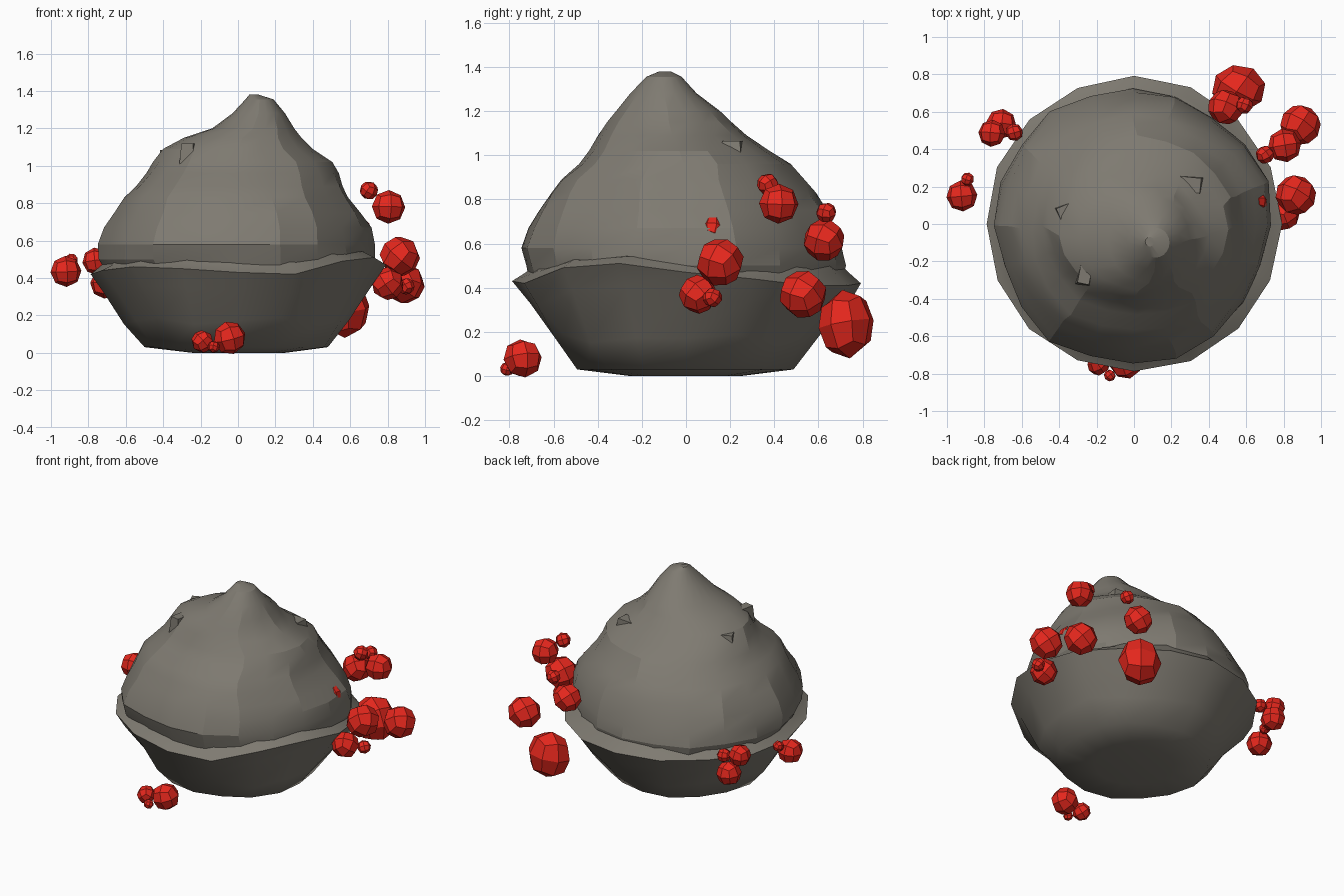
import bpy, bmesh, math, random
from mathutils import Vector, Matrix, Euler, noise

if "Cube" in bpy.data.objects:
    bpy.data.objects.remove(bpy.data.objects["Cube"])

random.seed(4)


def material(name, color):
    m = bpy.data.materials.new(name)
    m.diffuse_color = (*color, 1)
    m.use_nodes = True
    m.node_tree.nodes["Principled BSDF"].inputs["Base Color"].default_value = m.diffuse_color
    return m


STONE = material("stone grey", (0.21, 0.195, 0.165))
RED = material("berry red", (0.78, 0.02, 0.012))


def finish(bm, name, mat, angle=None):
    bmesh.ops.recalc_face_normals(bm, faces=bm.faces)
    me = bpy.data.meshes.new(name)
    bm.to_mesh(me)
    bm.free()
    me.materials.append(mat)
    ob = bpy.data.objects.new(name, me)
    bpy.context.collection.objects.link(ob)
    if angle is not None:
        bpy.context.view_layer.objects.active = ob
        ob.select_set(True)
        bpy.ops.object.shade_smooth_by_angle(angle=math.radians(angle))
        ob.select_set(False)
    return ob


def loft(rings, name, angle):
    """Skin a list of equal-length rings and cap both ends."""
    bm = bmesh.new()
    loops = [[bm.verts.new(p) for p in ring] for ring in rings]
    n = len(loops[0])
    for a, b in zip(loops, loops[1:]):
        for i in range(n):
            j = (i + 1) % n
            bm.faces.new((a[i], a[j], b[j], b[i]))
    bm.faces.new(loops[0])
    bm.faces.new(loops[-1])
    return finish(bm, name, STONE, angle)


# Lower bowl of the boulder with a wavy rim
SIDES = 16
rim_z = [.47, .44, .41, .41, .42, .42, .43, .42, .42, .44, .46, .45, .43, .42, .49, .51]


def bowl_ring(radius, height, wobble=.02):
    ring = []
    for i in range(SIDES):
        a = math.tau * i / SIDES
        r = radius * (1 + wobble * math.sin(5 * a + radius * 9))
        ring.append((r * math.cos(a), r * math.sin(a), height(i)))
    return ring


loft([
    bowl_ring(.25, lambda i: 0),
    bowl_ring(.49, lambda i: .03),
    bowl_ring(.60, lambda i: .17 + .02 * math.sin(i * 2.1)),
    bowl_ring(.72, lambda i: rim_z[i] - .10),
    bowl_ring(.79, lambda i: rim_z[i], .004),
    bowl_ring(.73, lambda i: max(.47, rim_z[i] + .03), .008),
    bowl_ring(.66, lambda i: .55, 0),
], "boulder_base", 50)

# Upper peak: z, x min, x max, y min, y max
levels = [
    (.40, -.70, .71, -.69, .70), (.50, -.74, .73, -.72, .72),
    (.58, -.725, .715, -.73, .715), (.67, -.695, .695, -.695, .675),
    (.75, -.66, .655, -.66, .635), (.83, -.625, .60, -.625, .58),
    (.89, -.565, .565, -.585, .53), (.96, -.50, .535, -.495, .475),
    (1.02, -.455, .50, -.44, .38), (1.09, -.40, .40, -.395, .27),
    (1.15, -.29, .34, -.355, .20), (1.20, -.14, .30, -.315, .15),
    (1.28, -.03, .25, -.25, .05), (1.355, .04, .19, -.18, -.02),
    (1.38, .06, .11, -.12, -.07),
]
rings = []
for z, x0, x1, y0, y1 in levels:
    ring = []
    for i in range(20):
        a = math.tau * i / 20
        p = Vector((math.cos(a), math.sin(a), 0))
        n = noise.noise(Vector((p.x * 1.9, p.y * 1.9, z * 4)))
        s = 1 + (.07 * n if z < 1.3 else 0)
        ring.append(((x0 + x1) / 2 + (x1 - x0) / 2 * p.x * s,
                     (y0 + y1) / 2 + (y1 - y0) / 2 * p.y * s, z))
    rings.append(ring)
loft(rings, "boulder_peak", 18)


# Small chipped ledges mostly sunk into the peak
def ledge(name, loc, size, turn):
    bm = bmesh.new()
    bmesh.ops.create_cube(bm, size=1)
    for v in bm.verts:
        if v.co.z > 0:
            v.co.x *= .7
            v.co.y *= .8
    bm.transform(Matrix.Translation(loc) @ Matrix.Rotation(turn, 4, 'Z')
                 @ Matrix.Diagonal((*size, 1)))
    finish(bm, name, STONE)


ledge("front_ledge", (-.26, -.26, 1.035), (.09, .15, .17), -.2)
ledge("back_ledge", (.30, .21, 1.0), (.16, .10, .13), -.1)
ledge("left_ledge", (-.36, .04, 1.01), (.10, .15, .15), .4)


# Faceted red berries: x, y, z, radius
def berry(name, x, y, z, r, stretch=(1, 1, 1)):
    bm = bmesh.new()
    bmesh.ops.create_cube(bm, size=2)
    bmesh.ops.subdivide_edges(bm, edges=bm.edges[:], cuts=1, use_grid_fill=True)
    spin = Euler([random.uniform(0, 3) for _ in range(3)]).to_matrix()
    for v in bm.verts:
        q = spin @ v.co.normalized() * r * 1.04
        v.co = Vector((x + q.x * stretch[0], y + q.y * stretch[1], z + q.z * stretch[2]))
    finish(bm, name, RED)


clusters = {
    "back_right": [(.49, .625, .615, .092), (.59, .635, .74, .045)],
    "right_outer": [(.89, .53, .37, .105)],
    "right_upper": [(.805, .42, .78, .087), (.70, .37, .868, .048)],
    "right_middle": [(.865, .155, .515, .105), (.80, .055, .37, .085),
                     (.90, .12, .355, .043), (.655, .12, .665, .055)],
    "left_outer": [(-.92, .15, .435, .08), (-.89, .24, .495, .035)],
    "left_back": [(-.71, .535, .37, .078), (-.76, .485, .49, .07), (-.64, .49, .46, .045)],
    "front": [(-.045, -.74, .08, .086), (-.19, -.75, .06, .058), (-.13, -.81, .032, .031)],
}
for place, items in clusters.items():
    for i, item in enumerate(items):
        berry(f"{place}_berry_{i + 1}", *item)
berry("large_back_berry", .56, .725, .235, .14, (1, .88, 1.08))
